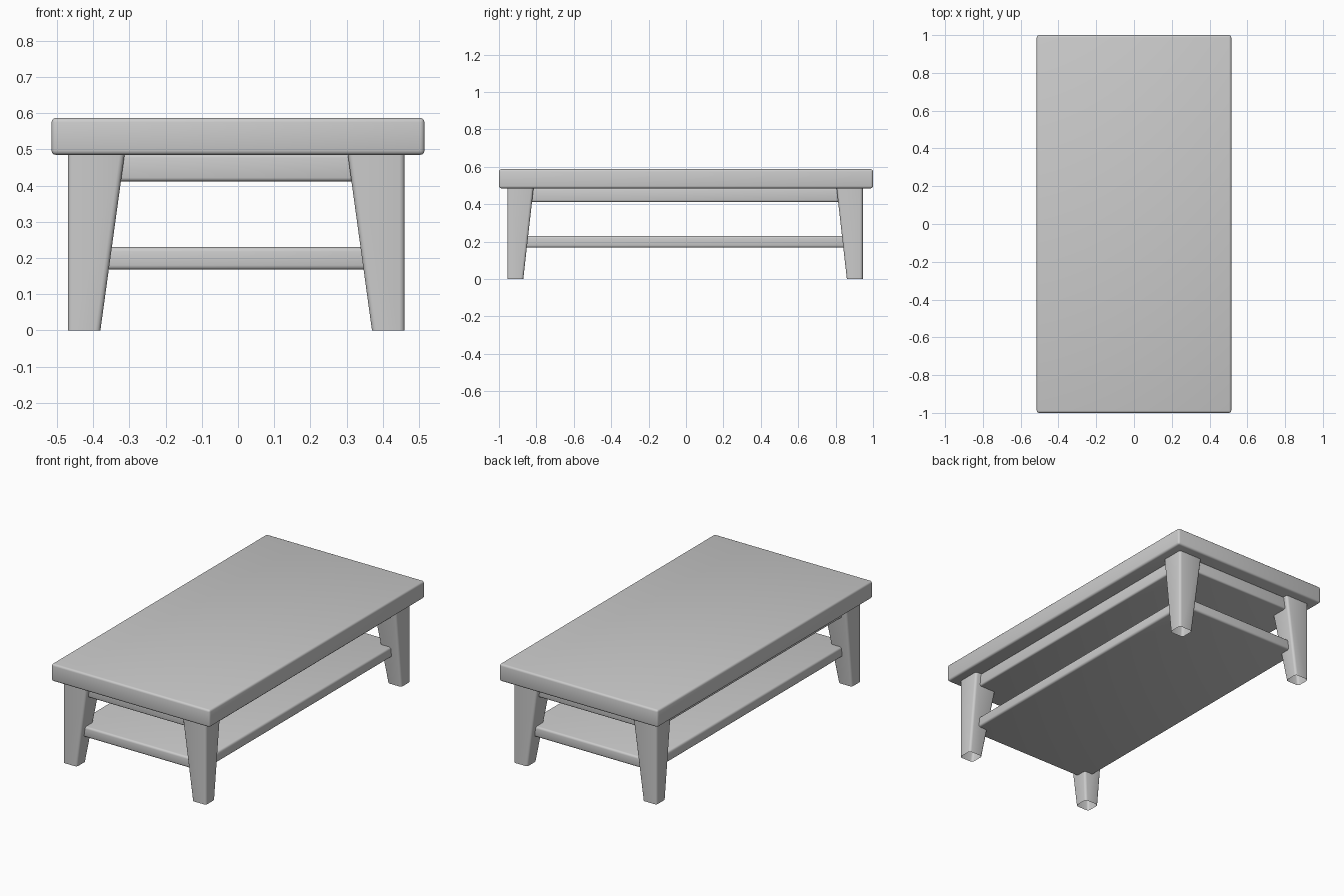
import bpy, bmesh
from mathutils import Vector

if "Cube" in bpy.data.objects:
    bpy.data.objects.remove(bpy.data.objects["Cube"])

OFF = Vector((-0.005, -0.005, 0))  # the base sits slightly off the top's centre


def finish(name, bm):
    bmesh.ops.recalc_face_normals(bm, faces=bm.faces)
    mesh = bpy.data.meshes.new(name)
    bm.to_mesh(mesh)
    bm.free()
    ob = bpy.data.objects.new(name, mesh)
    bpy.context.collection.objects.link(ob)
    bpy.ops.object.select_all(action='DESELECT')
    ob.select_set(True)
    bpy.context.view_layer.objects.active = ob
    bpy.ops.object.shade_smooth_by_angle(angle=0.7)
    return ob


def slab(name, hx, hy, z0, z1, radius, off=Vector()):
    """Rounded box with half sizes hx, hy between z0 and z1."""
    bm = bmesh.new()
    bmesh.ops.create_cube(bm, size=1)
    for v in bm.verts:
        v.co = Vector((v.co.x * 2 * hx, v.co.y * 2 * hy,
                       (z0 + z1) / 2 + v.co.z * (z1 - z0))) + off
    bmesh.ops.bevel(bm, geom=bm.edges[:], offset=radius, segments=3,
                    profile=0.5, affect='EDGES')
    return finish(name, bm)


def leg(name, sx, sy):
    """Leg with straight outer sides, tapered inner sides and open ends."""
    ox, oy = 0.465, 0.95
    bm = bmesh.new()
    rings = []
    for z, wx, wy in ((0, 0.09, 0.085), (0.487, 0.157, 0.14)):
        rings.append([bm.verts.new(Vector((sx * x, sy * y, z)) + OFF)
                      for x, y in ((ox, oy), (ox - wx, oy),
                                   (ox - wx, oy - wy), (ox, oy - wy))])
    lo, hi = rings
    for i in range(4):
        j = (i + 1) % 4
        bm.faces.new((lo[i], lo[j], hi[j], hi[i]))
    upright = [e for e in bm.edges
               if abs(e.verts[0].co.z - e.verts[1].co.z) > 0.1]
    bmesh.ops.bevel(bm, geom=upright, offset=0.014, segments=3,
                    profile=0.5, affect='EDGES')
    # outward normals on the open tube
    ob = finish(name, bm)
    return ob


# table top, apron block and lower shelf
slab("table_top", 0.515, 1.0, 0.485, 0.587, 0.012)
slab("apron", 0.43, 0.925, 0.412, 0.487, 0.01, OFF)
slab("lower_shelf", 0.415, 0.917, 0.168, 0.23, 0.012, OFF)

# four legs
for side, sx in (("left", -1), ("right", 1)):
    for end, sy in (("front", -1), ("back", 1)):
        leg(f"{end}_{side}_leg", sx, sy)
